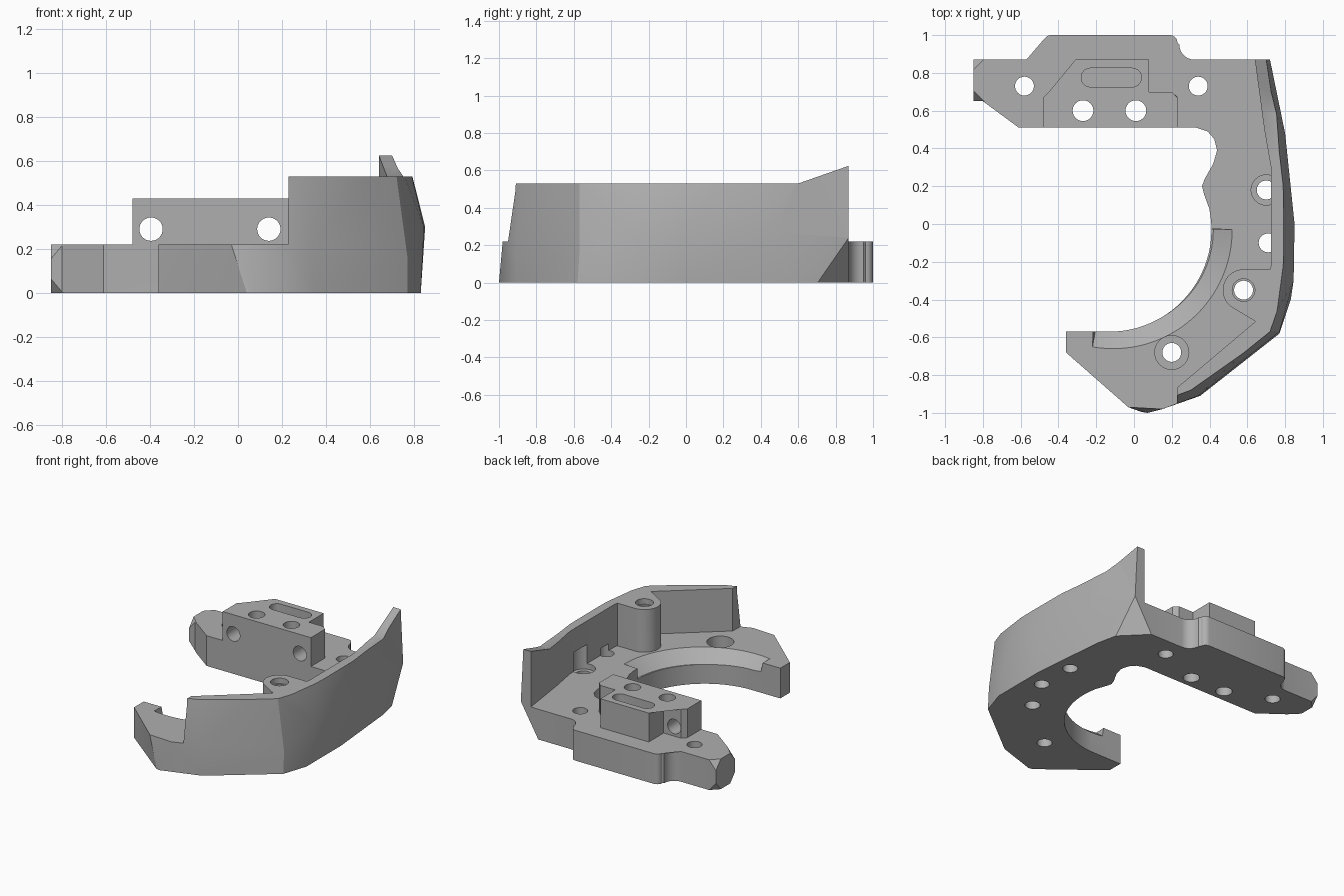
import bpy, bmesh, math
from mathutils import Vector

if "Cube" in bpy.data.objects:
    bpy.data.objects.remove(bpy.data.objects["Cube"])

gray = bpy.data.materials.new("plain gray")
gray.use_nodes = True
gray.diffuse_color = (0.43, 0.43, 0.43, 1)
gray.node_tree.nodes["Principled BSDF"].inputs["Base Color"].default_value = gray.diffuse_color


def finish(bm, name):
    bmesh.ops.triangulate(bm, faces=[f for f in bm.faces if len(f.verts) > 3])
    bmesh.ops.recalc_face_normals(bm, faces=bm.faces)
    mesh = bpy.data.meshes.new(name)
    bm.to_mesh(mesh)
    bm.free()
    mesh.materials.append(gray)
    ob = bpy.data.objects.new(name, mesh)
    bpy.context.collection.objects.link(ob)
    return ob


def loft(name, rings):
    """Skin a stack of closed rings and cap both ends."""
    bm = bmesh.new()
    vs = [[bm.verts.new(p) for p in ring] for ring in rings]
    n = len(vs[0])
    for lo, hi in zip(vs, vs[1:]):
        for i in range(n):
            j = (i + 1) % n
            bm.faces.new((lo[i], lo[j], hi[j], hi[i]))
    bm.faces.new(vs[0][::-1])
    bm.faces.new(vs[-1])
    return finish(bm, name)


def prism(name, pts, z0, z1):
    return loft(name, [[(x, y, z) for x, y in pts] for z in (z0, z1)])


def circle(x, y, r, a0=0, a1=360, n=32):
    """Points on an arc; a full circle leaves out the repeated last point."""
    m = n if abs(a1 - a0) == 360 else n - 1
    return [(x + r * math.cos(math.radians(a0 + (a1 - a0) * i / m)),
             y + r * math.sin(math.radians(a0 + (a1 - a0) * i / m))) for i in range(n)]


def hull(name, pts):
    bm = bmesh.new()
    for p in pts:
        bm.verts.new(p)
    bmesh.ops.convex_hull(bm, input=bm.verts)
    return finish(bm, name)


def combine(tool, mode="DIFFERENCE"):
    tool.hide_render = True
    mod = body.modifiers.new("combine", "BOOLEAN")
    mod.operation, mod.object, mod.solver = mode, tool, "EXACT"
    bpy.context.view_layer.objects.active = body
    bpy.ops.object.modifier_apply(modifier=mod.name)
    bpy.data.objects.remove(tool)


def drill(x, y, r, z0=-0.1, z1=0.8):
    combine(prism("drill", circle(x, y, r), z0, z1))


def cut_corner(plane, apex):
    """Slice a corner off along the plane of three points."""
    pts = [Vector(p) for p in plane]
    mid = sum(pts, Vector()) / 3
    combine(hull("corner_cutter", [mid + (p - mid) * 1.4 for p in pts] + [Vector(apex)]))


FLOOR, TOP, OVER = 0.22, 0.53, 0.68

# Outer side of the guard: bottom xy, widest xy, widest z, top xy
outer = [
    ((-0.36, -0.68), (-0.36, -0.68), 0.22, (-0.36, -0.68)),
    ((0.04, -0.995), (-0.03, -0.97), 0.22, (-0.03, -0.97)),
    ((0.07, -1.0), (0.15, -0.98), 0.22, (0.15, -0.97)),
    ((0.35, -0.91), (0.34, -0.91), 0.22, (0.30, -0.88)),
    ((0.77, -0.58), (0.77, -0.57), 0.16, (0.72, -0.57)),
    ((0.83, -0.40), (0.845, -0.30), 0.30, (0.79, -0.22)),
    ((0.83, 0.00), (0.85, 0.00), 0.30, (0.79, 0.20)),
    ((0.78, 0.55), (0.80, 0.48), 0.27, (0.755, 0.58)),
    ((0.71, 0.87), (0.72, 0.87), 0.24, (0.705, 0.87)),
]
# Arm, notch and round opening, the same at every height
inner = [(-0.85, 0.87), (-0.85, 0.65), (-0.80, 0.65), (-0.61, 0.51), (0.33, 0.51),
         (0.39, 0.49), (0.425, 0.45), (0.44, 0.39), (0.42, 0.32), (0.375, 0.24),
         (0.36, 0.20), (0.37, 0.16)]
inner += circle(-0.13, -0.03, 0.54, 12, -87, 24) + [(-0.36, -0.57)]

rings = [[], [], []]
for low, wide, z, high in outer:
    f = (OVER - z) / (TOP - z)
    rings[0].append((*low, 0))
    rings[1].append((*wide, z))
    rings[2].append((*Vector(wide).lerp(Vector(high), f), OVER))
for p in inner:
    for ring, z in zip(rings, (0, FLOOR, OVER)):
        ring.append((*p, z))
body = loft("guard_body", rings)

# Open floor inside the wall
combine(prism("pocket_cutter", [
    (0.62, 1.2), (0.64, 0.87), (0.69, 0.5), (0.725, 0.3), (0.725, -0.22), (0.65, -0.51),
    (0.23, -0.865), (0.22, -1.2), (-1.2, -1.2), (-1.2, 1.2)], FLOOR, 1))

# Wall top, rising to the back
side = [(-1.2, TOP), (0.6, TOP), (1.2, 0.74), (1.2, 1), (-1.2, 1)]
combine(loft("top_cutter", [[(x, y, z) for y, z in side] for x in (-1.2, 1.2)]))

# Sloped rim round the opening
combine(loft("rim_cutter", [[(x, y, z) for x, y in circle(-0.11, -0.03, r, -100, 0, 32) + [(-0.2, 0)]]
                            for r, z in ((0.53, 0.14), (0.63, FLOOR), (0.642, 0.23))]))

# Raised block on the arm
combine(prism("raised_block", [
    (-0.48, 0.51), (0.23, 0.51), (0.23, 0.67), (0.20, 0.70), (0.08, 0.70), (0.08, 0.87),
    (-0.31, 0.87), (-0.31, 0.70), (-0.45, 0.70), (-0.48, 0.67)], 0.1, 0.43), "UNION")

# Rear tab with flared roots
tab = circle(0.32, 0.95, 0.08, 270, 180, 8) + circle(0.19, 0.96, 0.04, 0, 90, 6)
tab += [(-0.25 - x, y) for x, y in reversed(tab)]
combine(prism("rear_tab", tab + [(-0.57, 0.8), (0.32, 0.8)], 0, FLOOR), "UNION")

# Screw boss joined to the wall
combine(prism("screw_boss", circle(0.58, -0.35, 0.11, 90, 235, 20)
              + [(0.65, -0.52), (0.70, -0.52), (0.77, -0.24)], 0.1, TOP), "UNION")

# Chamfered corners of the arm tip
for y, sy in ((0.87, 1), (0.65, -1)):
    for z, sz in ((0, -1), (FLOOR, 1)):
        s = 0.055
        cut_corner([(-0.85 + s, y, z), (-0.85, y - sy * s, z), (-0.85, y, z - sz * 0.065)],
                   (-0.9, y + sy * 0.05, z + sz * 0.05))

# Lower back corner of the wall
cut_corner([(0.77, 0.68, 0), (0.58, 0.87, 0), (0.72, 0.87, 0.24)], (0.95, 1.05, -0.2))

# Upright screw holes
for x, y, r in ((-0.58, 0.73, 0.05), (0.34, 0.73, 0.05), (-0.27, 0.6, 0.055), (0.01, 0.6, 0.055),
                (0.58, -0.35, 0.05), (0.2, -0.68, 0.05)):
    drill(x, y, r)
for x, y in ((0.70, 0.18), (0.71, -0.10)):
    drill(x, y, 0.05, z1=0.27)
drill(0.70, 0.18, 0.08, 0.18, 0.36)
drill(0.2, -0.68, 0.09, 0.13)
drill(0.58, -0.35, 0.06, 0.49)

# Slot in the raised block
combine(prism("slot_cutter", circle(-0.01, 0.775, 0.05, -90, 90, 10)
              + circle(-0.23, 0.775, 0.05, 90, 270, 10), 0.30, 0.6))

# Level holes through the block and into the arm tip
for cx in (-0.395, 0.14):
    combine(loft("block_hole", [[(x, y, z) for x, z in circle(cx, 0.29, 0.053)] for y in (0.4, 0.95)]))
combine(loft("tip_hole", [[(x, y, z) for y, z in circle(0.76, 0.11, 0.06)] for x in (-1, -0.68)]))

# Smooth the round parts and keep the edges sharp
bpy.ops.object.select_all(action="DESELECT")
body.select_set(True)
bpy.context.view_layer.objects.active = body
bpy.ops.object.shade_smooth_by_angle(angle=math.radians(25))
